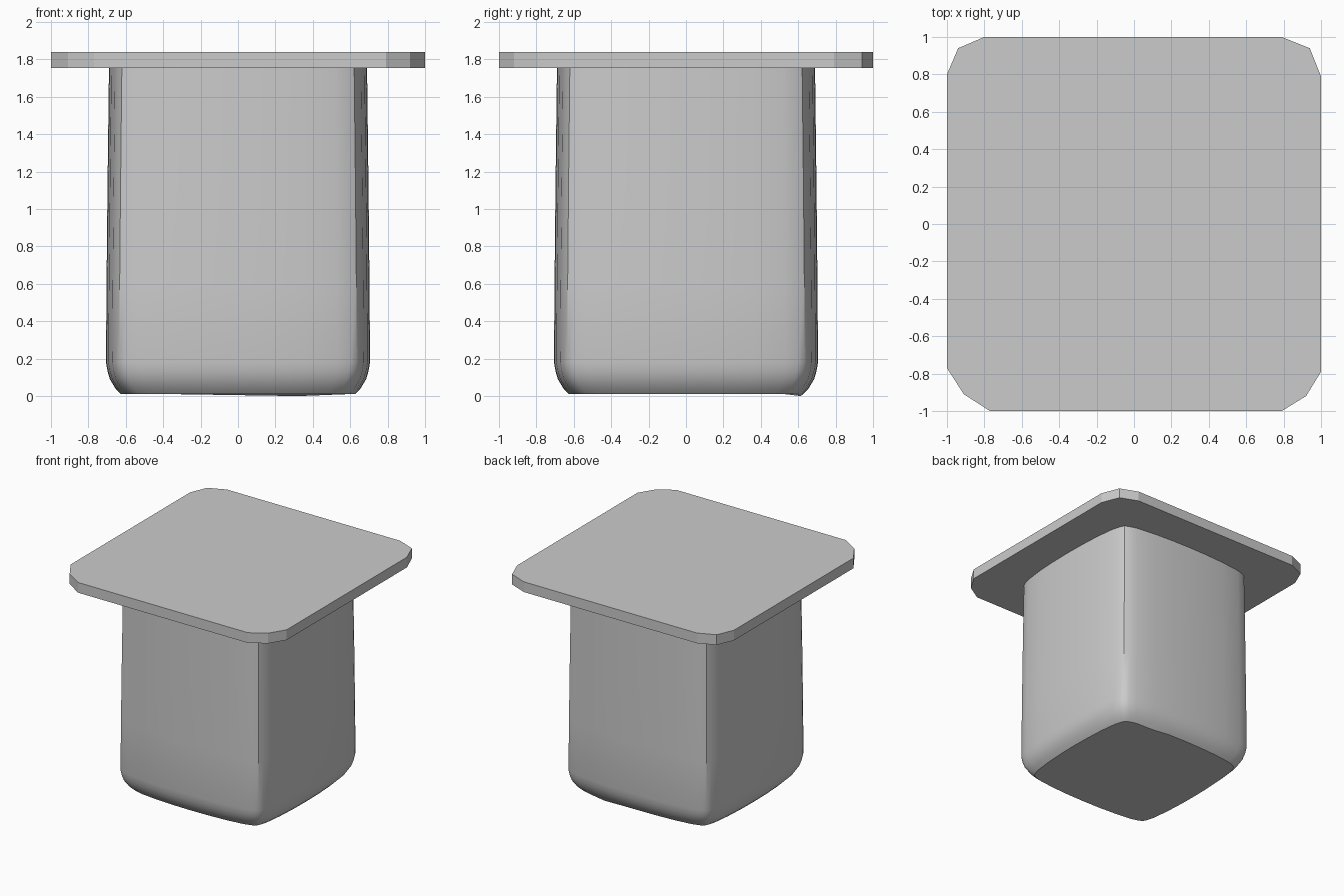
import bpy, bmesh, math

if "Cube" in bpy.data.objects:
    bpy.data.objects.remove(bpy.data.objects["Cube"])


def finish(name, bm):
    bmesh.ops.recalc_face_normals(bm, faces=bm.faces)
    mesh = bpy.data.meshes.new(name)
    bm.to_mesh(mesh)
    bm.free()
    obj = bpy.data.objects.new(name, mesh)
    bpy.context.collection.objects.link(obj)
    return obj


def loft(name, rings, cap_top):
    bm = bmesh.new()
    loops = [[bm.verts.new(p) for p in ring] for ring in rings]
    n = len(loops[0])
    for a, b in zip(loops, loops[1:]):
        for i in range(n):
            j = (i + 1) % n
            bm.faces.new((a[i], a[j], b[j], b[i]))
    bm.faces.new(loops[0])
    if cap_top:
        bm.faces.new(loops[-1])
    return finish(name, bm)


# Body cross-section: gently bulging sides with small rounded corners
side = [(-0.53, -0.667), (-0.36, -0.687), (-0.18, -0.697), (0.0, -0.70),
        (0.18, -0.697), (0.36, -0.687), (0.53, -0.667), (0.595, -0.648),
        (0.63, -0.63), (0.648, -0.595)]
section = []
for k in range(4):
    c, s = round(math.cos(k * math.pi / 2)), round(math.sin(k * math.pi / 2))
    section += [(x * c - y * s, x * s + y * c) for x, y in side]


def body_ring(half, z):
    f = half / 0.70
    return [(x * f, y * f, z) for x, y in section]


# Tapered body with a rounded bottom rim
body = loft("bin_body", [body_ring(h, z) for h, z in
            [(0.625, 0.01), (0.655, 0.04), (0.685, 0.09), (0.697, 0.13),
             (0.706, 0.18), (0.703, 0.6), (0.698, 1.1), (0.69, 1.756)]], False)

# Slight dip of the bottom rim near the back right
for v in body.data.vertices:
    if v.co.z < 0.02 and v.co.y > 0.55 and 0.25 < v.co.x < 0.4:
        v.co.z = 0.0

# Flat lid with clipped two-step corners: (tangent start, middle point) per corner
corners = [(-1, -1, 0.77, 0.91), (1, -1, 0.79, 0.92),
           (1, 1, 0.79, 0.94), (-1, 1, 0.80, 0.94)]
outline = []
for sx, sy, t, m in corners:
    pts = [(sx, sy * t), (sx * m, sy * m), (sx * t, sy)]
    outline += pts if sx * sy > 0 else pts[::-1]
lid = loft("lid", [[(x, y, z) for x, y in outline] for z in (1.755, 1.84)], True)

# Smooth body, crisp lid
for obj, angle in ((body, 35), (lid, 20)):
    bpy.ops.object.select_all(action='DESELECT')
    obj.select_set(True)
    bpy.context.view_layer.objects.active = obj
    bpy.ops.object.shade_smooth_by_angle(angle=math.radians(angle))
